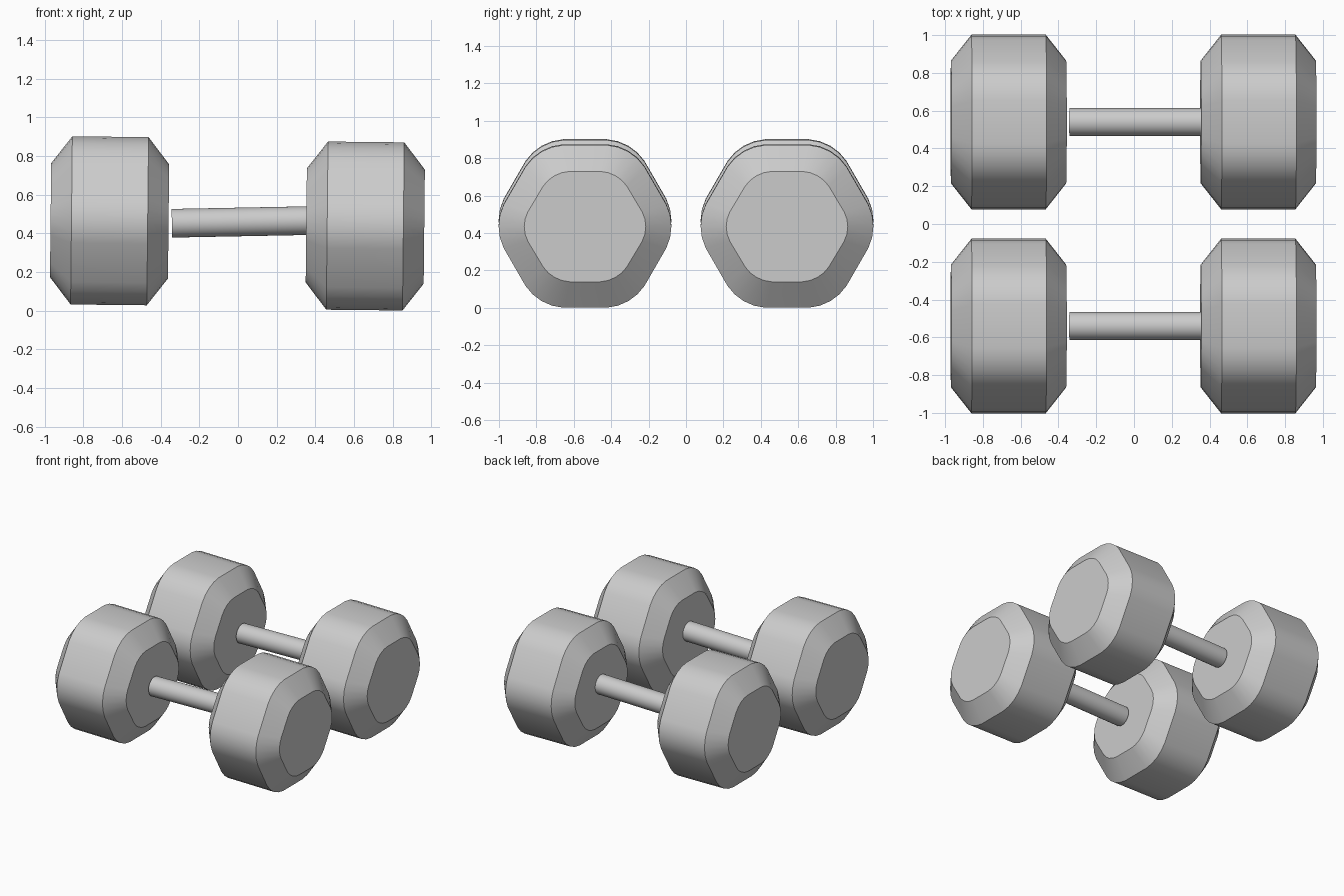
import bpy, bmesh
from math import sin, cos, radians
from mathutils import Matrix, Vector

if "Cube" in bpy.data.objects:
    bpy.data.objects.remove(bpy.data.objects["Cube"])

# rounded hexagon: five points round each of the six corners
OUTER = [(-15, .450), (-7.5, .459), (0, .462), (7.5, .459), (15, .450)]
CAP = [(-15, .3055), (-7.5, .312), (0, .314), (7.5, .312), (15, .3055)]


def rounded_hex(pattern, y_scale=1.0):
    return [(r * cos(radians(60 * k + a)) * y_scale, r * sin(radians(60 * k + a)))
            for k in range(6) for a, r in pattern]


def loft(name, sections, loc, tilt):
    """Skin sections [(x, outline)], cap both ends, smooth by angle."""
    bm = bmesh.new()
    rings = [[bm.verts.new((x, y, z)) for y, z in outline] for x, outline in sections]
    n = len(rings[0])
    for a, b in zip(rings, rings[1:]):
        for i in range(n):
            j = (i + 1) % n
            bm.faces.new((a[i], a[j], b[j], b[i]))
    bm.faces.new(rings[0])
    bm.faces.new(rings[-1])
    bm.transform(Matrix.Translation(Vector(loc)) @ Matrix.Rotation(radians(tilt), 4, 'Y'))
    bmesh.ops.recalc_face_normals(bm, faces=bm.faces)
    mesh = bpy.data.meshes.new(name)
    bm.to_mesh(mesh)
    bm.free()
    obj = bpy.data.objects.new(name, mesh)
    bpy.context.collection.objects.link(obj)
    bpy.ops.object.select_all(action='DESELECT')
    obj.select_set(True)
    bpy.context.view_layer.objects.active = obj
    bpy.ops.object.shade_smooth_by_angle(angle=radians(30))
    return obj


outer, cap = rounded_hex(OUTER), rounded_hex(CAP, 1.035)
head = [(-.305, cap), (-.197, outer), (.197, outer), (.305, cap)]
circle = [(.074 * cos(radians(a)), .074 * sin(radians(a))) for a in range(0, 360, 10)]
rod = [(-.35, circle), (.35, circle)]

for side, y in (("front", -.54), ("back", .54)):
    # weights, slightly tilted, the left one sitting a little higher
    loft(f"{side}_left_weight", head, (-.664, y, .465), .6)
    loft(f"{side}_right_weight", head, (.658, y, .438), .6)
    # grip bar, stopping just short of the left weight
    loft(f"{side}_handle", rod, (.008, y, .459), -1.1)
